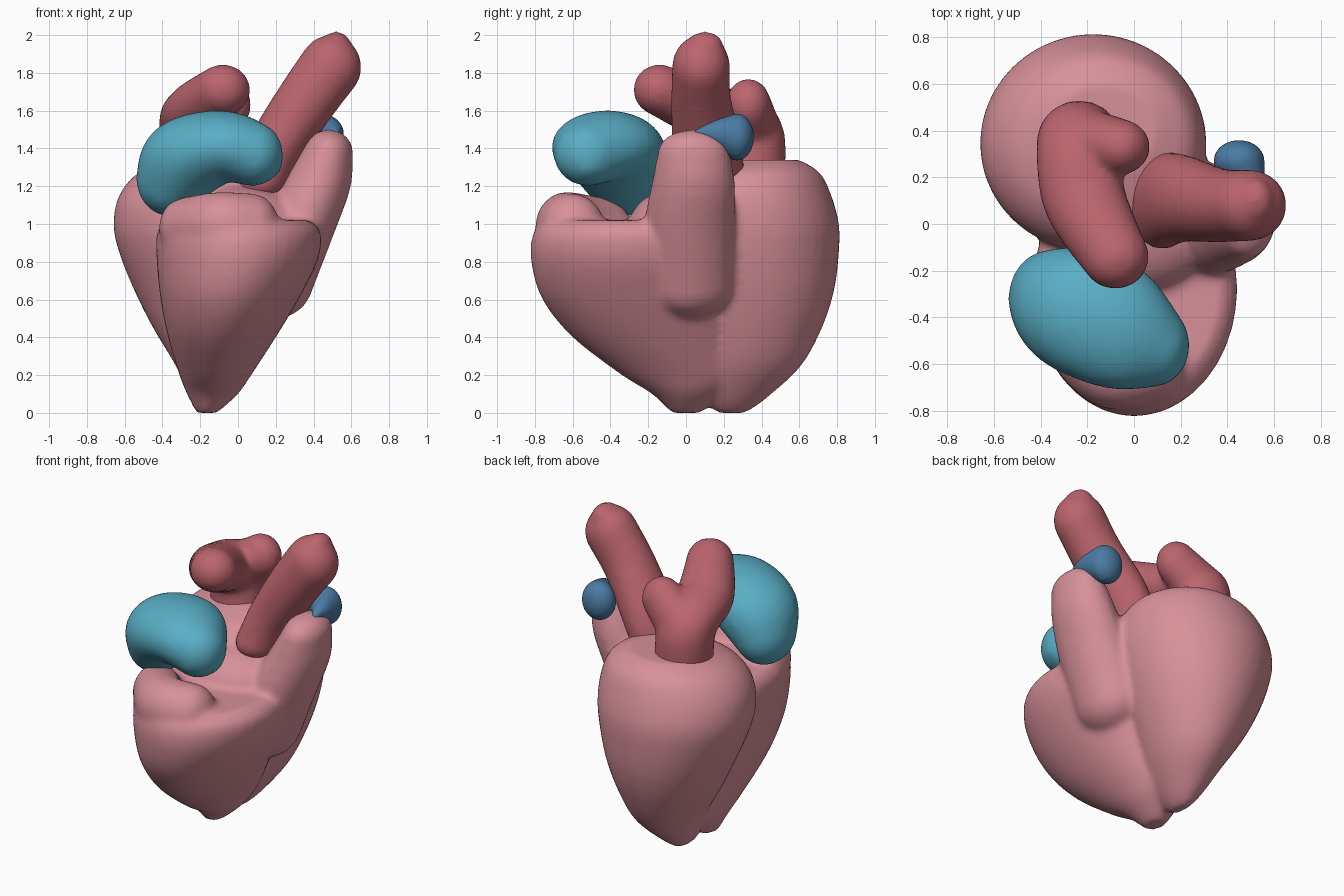
import bpy, bmesh, math
from mathutils import Matrix, Vector

cube = bpy.data.objects.get("Cube")
if cube:
    bpy.data.objects.remove(cube, do_unlink=True)


def material(name, rgb):
    m = bpy.data.materials.new(name)
    m.use_nodes = True
    m.diffuse_color = (*rgb, 1)
    bsdf = m.node_tree.nodes["Principled BSDF"]
    bsdf.inputs["Base Color"].default_value = (*rgb, 1)
    bsdf.inputs["Roughness"].default_value = 0.6
    return m


def spline(keys, steps):
    """Smooth in-between values for a list of equal-length tuples."""
    out = []
    last = len(keys) - 1
    for i in range(last):
        a, b, c, d = (keys[min(max(j, 0), last)] for j in (i - 1, i, i + 1, i + 2))
        for s in range(steps):
            t = s / steps
            out.append([q + t * (r - p) / 2 + t * t * (p - 2.5 * q + 2 * r - w / 2)
                        + t ** 3 * (1.5 * (q - r) + (w - p) / 2)
                        for p, q, r, w in zip(a, b, c, d)])
    return out + [list(keys[-1])]


def loft(bm, sections):
    """Closed oval loft; each section is z, x min, x max, y min, y max."""
    rings = []
    n = 40
    for z, x0, x1, y0, y1 in spline(sections, 5):
        rings.append([bm.verts.new(((x0 + x1) / 2 + (x1 - x0) / 2 * math.cos(2 * math.pi * k / n),
                                    (y0 + y1) / 2 + (y1 - y0) / 2 * math.sin(2 * math.pi * k / n), z))
                      for k in range(n)])
    for lo, hi in zip(rings, rings[1:]):
        for k in range(n):
            bm.faces.new((lo[k], lo[(k + 1) % n], hi[(k + 1) % n], hi[k]))
    bm.faces.new(rings[0][::-1])
    bm.faces.new(rings[-1])


def limb(bm, keys, steps=8):
    """Rounded limb; each key is a centre and three radii."""
    for v in (spline(keys, steps) if len(keys) > 1 else keys):
        mat = Matrix.Translation(Vector(v[:3])) @ Matrix.Diagonal((*v[3:], 1))
        bmesh.ops.create_uvsphere(bm, u_segments=24, v_segments=16, radius=1, matrix=mat)


def organ(name, mat, limbs, lofts=(), voxel=0.02, smooth=8):
    """Fuse lofts and limbs into one smooth skin."""
    bm = bmesh.new()
    for s in lofts:
        loft(bm, s)
    for keys in limbs:
        limb(bm, keys)
    me = bpy.data.meshes.new(name)
    bm.to_mesh(me)
    bm.free()
    me.materials.append(mat)
    ob = bpy.data.objects.new(name, me)
    bpy.context.collection.objects.link(ob)
    rm = ob.modifiers.new("fuse", 'REMESH')
    rm.mode = 'VOXEL'
    rm.voxel_size = voxel
    rm.use_smooth_shade = True
    sm = ob.modifiers.new("soften", 'SMOOTH')
    sm.factor = 0.5
    sm.iterations = smooth
    return ob


pink = material("muscle pink", (0.68, 0.28, 0.32))
red = material("vessel red", (0.50, 0.13, 0.155))
teal = material("chamber teal", (0.10, 0.42, 0.56))
blue = material("pouch blue", (0.07, 0.20, 0.37))

# Main muscle: rear lobe, front lobe, front rim, inner floor and side horn
rear_lobe = [(0.0, -0.19, -0.12, 0.16, 0.32), (0.08, -0.25, -0.04, 0.1, 0.43),
             (0.25, -0.33, 0.08, 0.05, 0.61), (0.45, -0.45, 0.17, 0.0, 0.72),
             (0.65, -0.55, 0.24, -0.05, 0.785), (0.85, -0.63, 0.29, -0.1, 0.81),
             (1.0, -0.66, 0.31, -0.12, 0.81), (1.15, -0.63, 0.3, -0.1, 0.77),
             (1.27, -0.53, 0.24, 0.0, 0.71), (1.34, -0.36, 0.1, 0.2, 0.6)]
front_lobe = [(0.0, -0.22, -0.11, -0.08, 0.08), (0.1, -0.27, 0.0, -0.18, 0.2),
              (0.2, -0.31, 0.07, -0.34, 0.3), (0.4, -0.37, 0.2, -0.6, 0.3),
              (0.6, -0.41, 0.32, -0.76, 0.3), (0.8, -0.43, 0.42, -0.82, 0.28),
              (0.95, -0.43, 0.44, -0.81, 0.25), (1.02, -0.38, 0.38, -0.74, 0.2)]
organ("heart_muscle", pink, [
    [(-0.28, -0.45, 0.98, 0.14, 0.16, 0.16), (-0.1, -0.62, 0.99, 0.17, 0.17, 0.18),
     (0.08, -0.6, 0.98, 0.14, 0.17, 0.18)],
    [(0.0, 0.0, 1.0, 0.36, 0.3, 0.2)],
    [(0.2, 0.02, 0.7, 0.2, 0.24, 0.2), (0.33, 0.02, 1.0, 0.19, 0.24, 0.16),
     (0.43, 0.04, 1.22, 0.17, 0.22, 0.14), (0.48, 0.04, 1.38, 0.13, 0.19, 0.12)],
], [rear_lobe, front_lobe])

# Front chamber: a bent bean with a narrow left tip
organ("front_chamber", teal, [
    [(-0.36, -0.32, 1.24, 0.18, 0.21, 0.2), (-0.25, -0.37, 1.36, 0.25, 0.27, 0.21),
     (-0.08, -0.43, 1.41, 0.22, 0.28, 0.19), (0.08, -0.52, 1.37, 0.16, 0.18, 0.17)],
    [(0.14, -0.52, 1.33, 0.1, 0.09, 0.1)],
], smooth=12)

# Large vessel leaning to the left
organ("leaning_vessel", red, [
    [(0.12, 0.1, 1.22, 0.15, 0.21, 0.12), (0.2, 0.11, 1.4, 0.15, 0.19, 0.16),
     (0.36, 0.08, 1.65, 0.16, 0.16, 0.16), (0.49, 0.08, 1.83, 0.165, 0.155, 0.17)],
    [(0.52, 0.1, 1.94, 0.08, 0.1, 0.08)],
])

# Arched vessel: rear trunk, forward arm and a short side branch
organ("arched_vessel", red, [
    [(-0.22, 0.34, 1.2, 0.18, 0.18, 0.15), (-0.24, 0.33, 1.5, 0.18, 0.18, 0.15),
     (-0.21, 0.1, 1.6, 0.18, 0.17, 0.15), (-0.08, -0.14, 1.71, 0.145, 0.14, 0.135)],
    [(-0.22, 0.36, 1.5, 0.16, 0.14, 0.16), (-0.06, 0.33, 1.63, 0.13, 0.12, 0.14)],
])

# Small pouch tucked behind the horn
organ("side_pouch", blue, [
    [(0.45, 0.27, 1.46, 0.11, 0.09, 0.125), (0.5, 0.17, 1.48, 0.06, 0.07, 0.07),
     (0.52, 0.07, 1.485, 0.02, 0.03, 0.02)],
], voxel=0.012, smooth=4)
